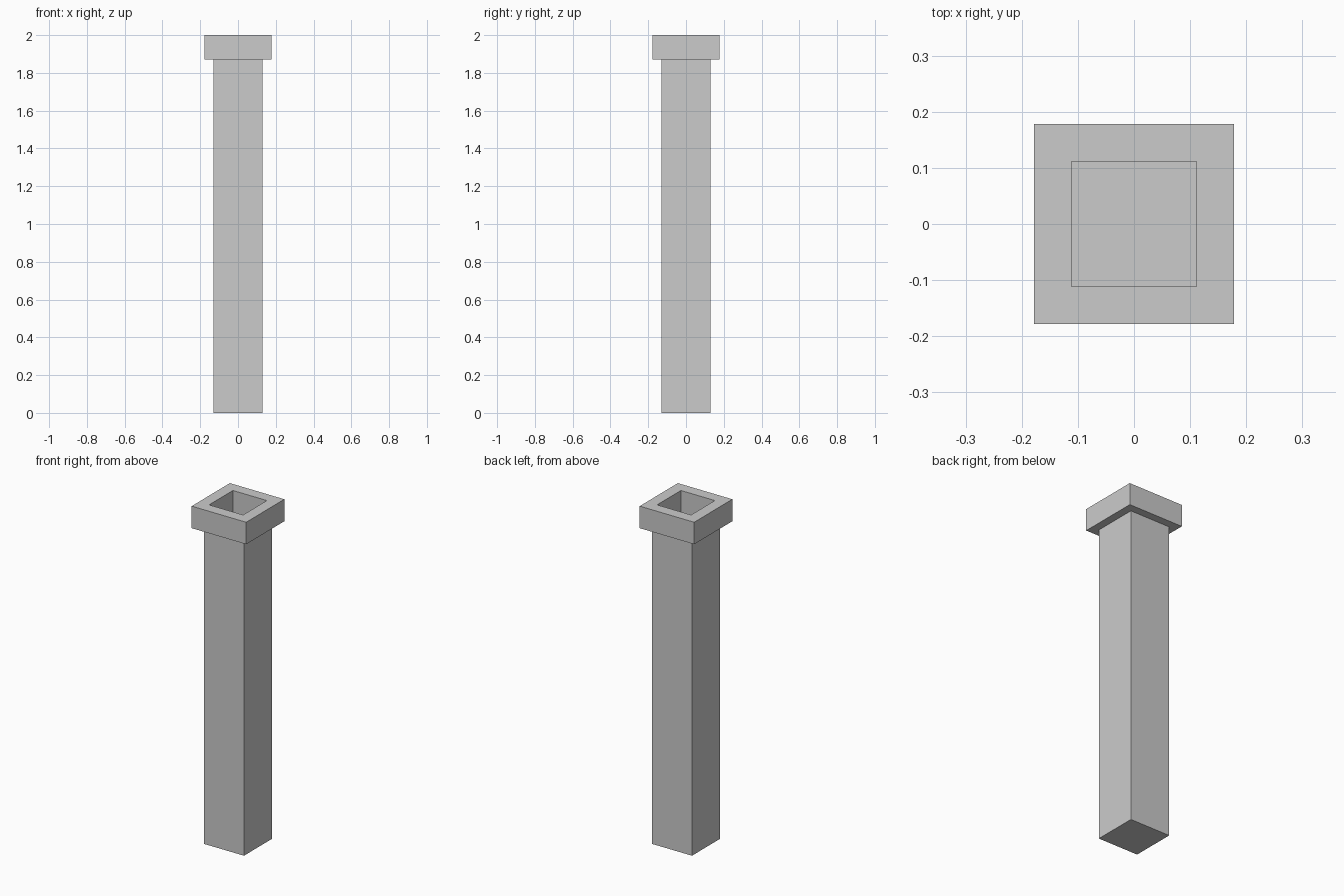
import bpy, bmesh

if "Cube" in bpy.data.objects:
    bpy.data.objects.remove(bpy.data.objects["Cube"])

# (half width, height) steps: outer shaft, cap, rim, then down the inside of the shaft
PROFILE = [(0.131, 0.0), (0.131, 1.87), (0.178, 1.87), (0.178, 2.0),
           (0.111, 2.0), (0.111, 0.02)]


def square_ring(bm, half, z):
    return [bm.verts.new((x * half, y * half, z))
            for x, y in ((-1, -1), (1, -1), (1, 1), (-1, 1))]


# Hollow square chimney shaft with an overhanging cap
bm = bmesh.new()
rings = [square_ring(bm, half, z) for half, z in PROFILE]
for low, high in zip(rings, rings[1:]):
    for i in range(4):
        j = (i + 1) % 4
        bm.faces.new((low[i], low[j], high[j], high[i]))

# Closed underside and floor of the hollow
bm.faces.new(rings[0][::-1])
bm.faces.new(rings[-1])
bmesh.ops.recalc_face_normals(bm, faces=bm.faces)

mesh = bpy.data.meshes.new("chimney_shaft")
bm.to_mesh(mesh)
bm.free()
bpy.context.collection.objects.link(bpy.data.objects.new("chimney_shaft", mesh))
